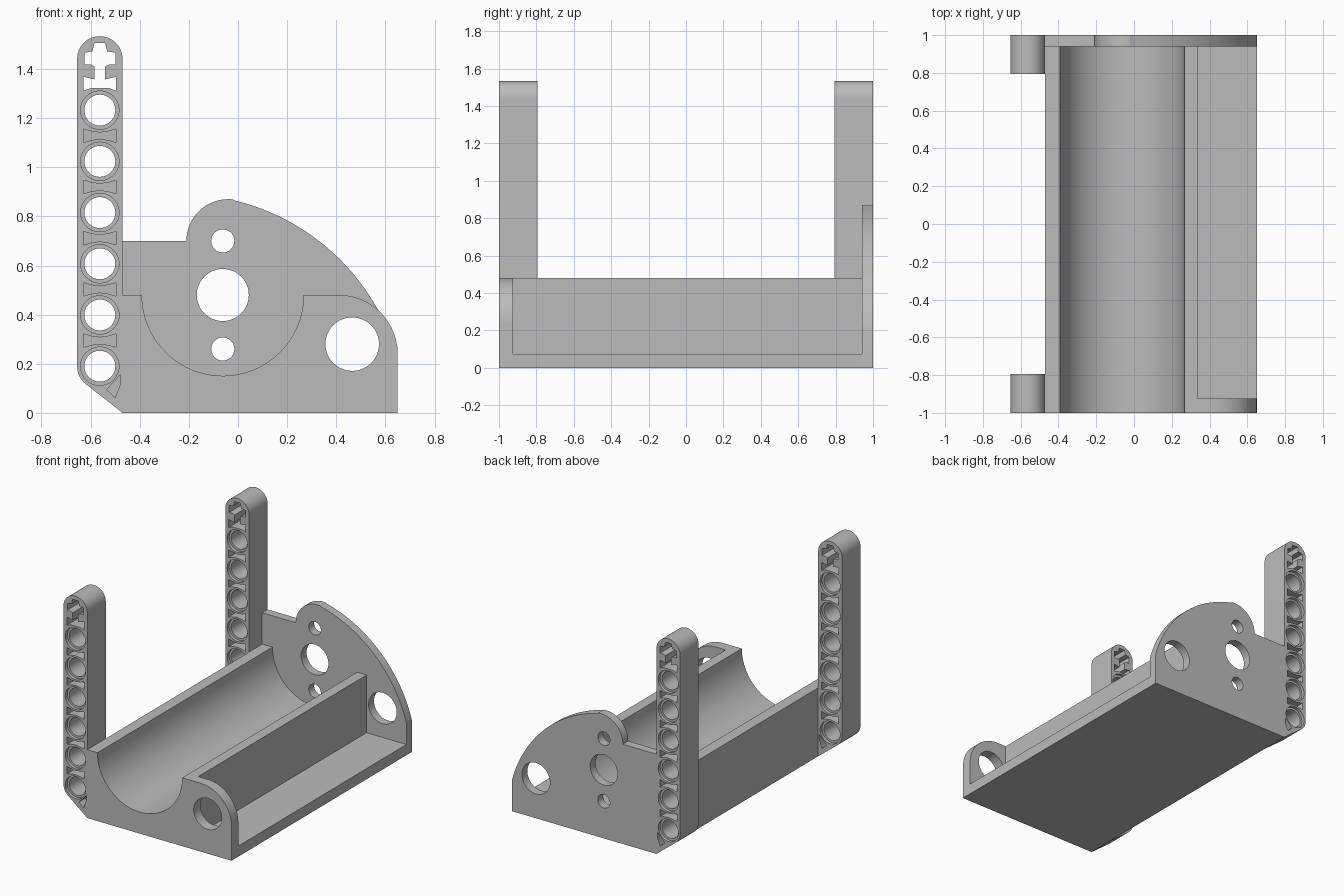
import bpy, bmesh
from math import cos, sin, radians

if "Cube" in bpy.data.objects:
    bpy.data.objects.remove(bpy.data.objects["Cube"], do_unlink=True)

grey = bpy.data.materials.new("plain grey")
grey.use_nodes = True
grey.diffuse_color = (0.5, 0.5, 0.5, 1)
grey.node_tree.nodes["Principled BSDF"].inputs["Base Color"].default_value = (0.5, 0.5, 0.5, 1)


def arc(cx, cz, r, a0, a1, n=24):
    steps = [radians(a0 + (a1 - a0) * i / n) for i in range(n + 1)]
    return [(cx + r * cos(a), cz + r * sin(a)) for a in steps]


def circle(cx, cz, r, n=48):
    return arc(cx, cz, r, 0, 360, n)[:-1]


def prisms(name, items):
    """Mesh of XZ outlines, each extruded from y0 to y1."""
    bm = bmesh.new()
    for outline, y0, y1 in items:
        face = bm.faces.new([bm.verts.new((x, y0, z)) for x, z in outline])
        out = bmesh.ops.extrude_face_region(bm, geom=[face])["geom"]
        moved = [v for v in out if isinstance(v, bmesh.types.BMVert)]
        bmesh.ops.translate(bm, verts=moved, vec=(0, y1 - y0, 0))
    bmesh.ops.recalc_face_normals(bm, faces=bm.faces)
    mesh = bpy.data.meshes.new(name)
    bm.to_mesh(mesh)
    bm.free()
    mesh.materials.append(grey)
    obj = bpy.data.objects.new(name, mesh)
    bpy.context.collection.objects.link(obj)
    return obj


def activate(obj):
    bpy.ops.object.select_all(action='DESELECT')
    obj.select_set(True)
    bpy.context.view_layer.objects.active = obj


def cut(obj, items):
    cutter = prisms("cutter", items)
    cutter.hide_render = True
    mod = obj.modifiers.new("cut", 'BOOLEAN')
    mod.operation, mod.solver, mod.object = 'DIFFERENCE', 'EXACT', cutter
    activate(obj)
    bpy.ops.object.modifier_apply(modifier=mod.name)
    bpy.data.objects.remove(cutter, do_unlink=True)


def finish(obj):
    activate(obj)
    bpy.ops.object.shade_smooth_by_angle(angle=radians(30))


LEFT, RIGHT, RIM, WALL = -0.47, 0.65, 0.48, 0.34
FLOOR, PLATE_Y = 0.075, 0.94
AXIS = -0.062
SIDE_HOLE = circle(0.465, 0.28, 0.109)

# Trough with the open side tray
trough = [(LEFT, 0), (LEFT, RIM)] + arc(AXIS, RIM, 0.329, 180, 360, 64)
trough += [(WALL, RIM), (WALL, FLOOR), (RIGHT, FLOOR), (RIGHT, 0)]
finish(prisms("cradle", [(trough, -1, PLATE_Y)]))

# Rounded front wall of the tray
wall = [(WALL, FLOOR), (RIGHT, FLOOR)] + arc(0.41, 0.24, 0.24, 0, 90) + [(WALL, RIM)]
tray_wall = prisms("tray_front_wall", [(wall, -1, -0.925)])
cut(tray_wall, [(SIDE_HOLE, -1.1, -0.9)])
finish(tray_wall)

# Back plate with curved shoulder and four holes
plate = [(LEFT, 0), (RIGHT, 0)] + arc(-0.227, -0.02, 0.91, 15.5, 76.5, 40)
plate += arc(-0.04, 0.70, 0.17, 83, 180) + [(LEFT, 0.70)]
back_plate = prisms("back_plate", [(plate, PLATE_Y, 1)])
holes = [SIDE_HOLE, circle(AXIS, RIM, 0.106), circle(AXIS, 0.70, 0.047), circle(AXIS, 0.26, 0.047)]
cut(back_plate, [(h, 0.9, 1.1) for h in holes])
finish(back_plate)

# Upright beams
BX, BR, PITCH, FIRST = -0.5625, 0.0925, 0.2085, 0.19
TOP = FIRST + 6 * PITCH
levels = [FIRST + i * PITCH for i in range(6)]
beam_outline = [(LEFT, 0)] + arc(BX, TOP, BR, 0, 180) + arc(BX, FIRST, BR, 180, 230, 10)

# Bow-tie pocket between neighbouring holes
half = [(-0.066, -0.027), (-0.035, -0.018), (0, -0.013), (0.035, -0.018), (0.066, -0.027)]


def bow_tie(z):
    return [(BX + x, z + dz) for x, dz in half] + [(BX - x, z - dz) for x, dz in half]


# Cross-shaped slot joined by a stem to a flared base
right = [(0.035, 1.323), (0.066, 1.312), (0.066, 1.368), (0.022, 1.358), (0.022, 1.41),
         (0.036, 1.418), (0.063, 1.418), (0.063, 1.466), (0.03, 1.472), (0.022, 1.505)]
cross = [(BX + x, z) for x, z in right] + [(BX - x, z) for x, z in reversed(right)]
foot_pocket = [(-0.535, 0.095), (-0.50, 0.062), (-0.478, 0.12), (-0.478, 0.155)]

for name, y0 in (("front_beam", -1), ("back_beam", 0.795)):
    y1 = y0 + 0.205
    beam = prisms(name, [(beam_outline, y0, y1)])
    through = [circle(BX, z, 0.063) for z in levels] + [cross]
    cut(beam, [(o, y0 - 0.05, y1 + 0.05) for o in through])
    # Counterbores and pockets on both faces
    recesses = []
    for face_y, inward in ((y0, 1), (y1, -1)):
        outer = face_y - 0.05 * inward
        recesses += [(circle(BX, z, 0.078), outer, face_y + 0.022 * inward) for z in levels]
        recesses += [(bow_tie(z + PITCH / 2), outer, face_y + 0.07 * inward) for z in levels[:-1]]
        recesses.append((foot_pocket, outer, face_y + 0.07 * inward))
    cut(beam, recesses)
    finish(beam)
